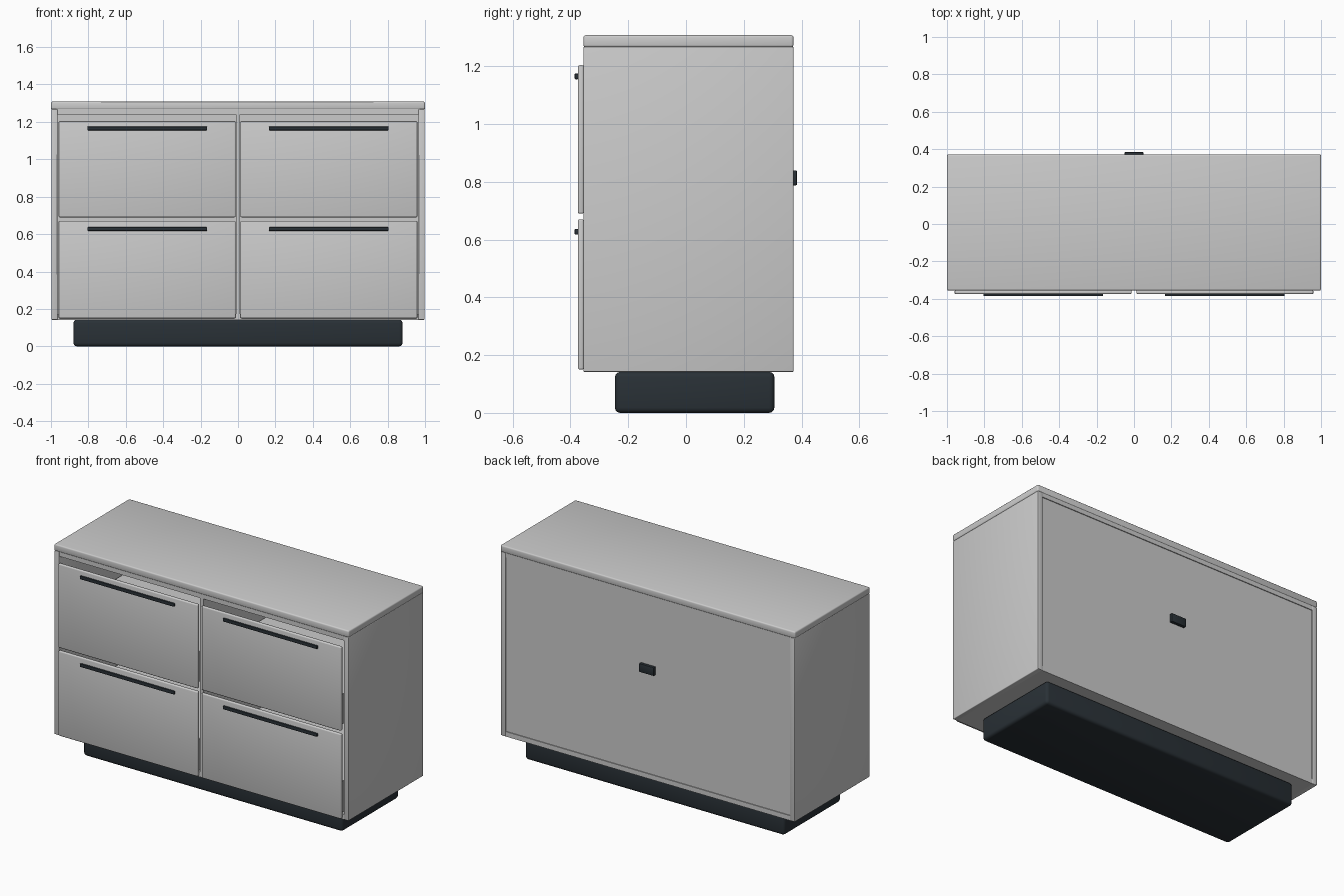
import bpy, math

if "Cube" in bpy.data.objects:
    bpy.data.objects.remove(bpy.data.objects["Cube"])

dark = bpy.data.materials.new("dark_trim")
dark.diffuse_color = (0.022, 0.03, 0.037, 1)
dark.use_nodes = True
dark.node_tree.nodes["Principled BSDF"].inputs["Base Color"].default_value = dark.diffuse_color


def box(name, x, y, z, bevel=0.0, mat=None, segments=3):
    """Box from (min, max) ranges with rounded edges."""
    bpy.ops.mesh.primitive_cube_add(size=1)
    ob = bpy.context.object
    ob.name = name
    for v in ob.data.vertices:
        v.co = [r[0] + (c + 0.5) * (r[1] - r[0]) for r, c in zip((x, y, z), v.co)]
    if mat:
        ob.data.materials.append(mat)
    if bevel:
        m = ob.modifiers.new("bevel", 'BEVEL')
        m.width = bevel
        m.segments = segments
        bpy.ops.object.modifier_apply(modifier=m.name)
        bpy.ops.object.shade_smooth_by_angle(angle=math.radians(40))
    return ob


FRONT, BACK = -0.355, 0.372

# plinth and worktop
box("plinth", (-0.88, 0.88), (-0.246, 0.306), (0, 0.142), 0.018, dark)
box("top_slab", (-1, 1), (FRONT, BACK), (1.266, 1.308), 0.008)

# hollow case
for side, s in (("left", -1), ("right", 1)):
    box(side + "_side_panel", sorted((s * 0.965, s * 0.998)), (FRONT, BACK), (0.142, 1.268), 0.004)
box("top_rail", (-0.97, 0.97), (FRONT + 0.002, BACK - 0.002), (1.24, 1.268))
box("bottom_panel", (-0.97, 0.97), (FRONT + 0.002, BACK - 0.002), (0.142, 0.172))
box("back_panel", (-0.967, 0.967), (0.342, 0.365), (0.17, 1.242))
box("centre_divider", (-0.012, 0.012), (FRONT + 0.002, 0.345), (0.17, 1.242))

# drawers: front, inner box and bar handle
for row, z0, z1, hz in (("upper", 0.69, 1.204, 1.165), ("lower", 0.15, 0.67, 0.627)):
    for side, s in (("left", -1), ("right", 1)):
        name = f"{row}_{side}_drawer"
        xr = sorted((s * 0.013, s * 0.959))
        box(name + "_front", xr, (-0.374, -0.354), (z0, z1), 0.006)
        xi = sorted((s * 0.022, s * 0.95))
        box(name + "_box", xi, (-0.356, 0.32), (z0 + 0.03, z1 - 0.3))
        box(name + "_handle", sorted((s * 0.165, s * 0.805)), (-0.386, -0.372),
            (hz - 0.01, hz + 0.01), 0.004, dark, 2)

# small plate on the back
box("back_plate", (-0.05, 0.05), (0.364, 0.384), (0.788, 0.84), 0.003, dark, 2)
